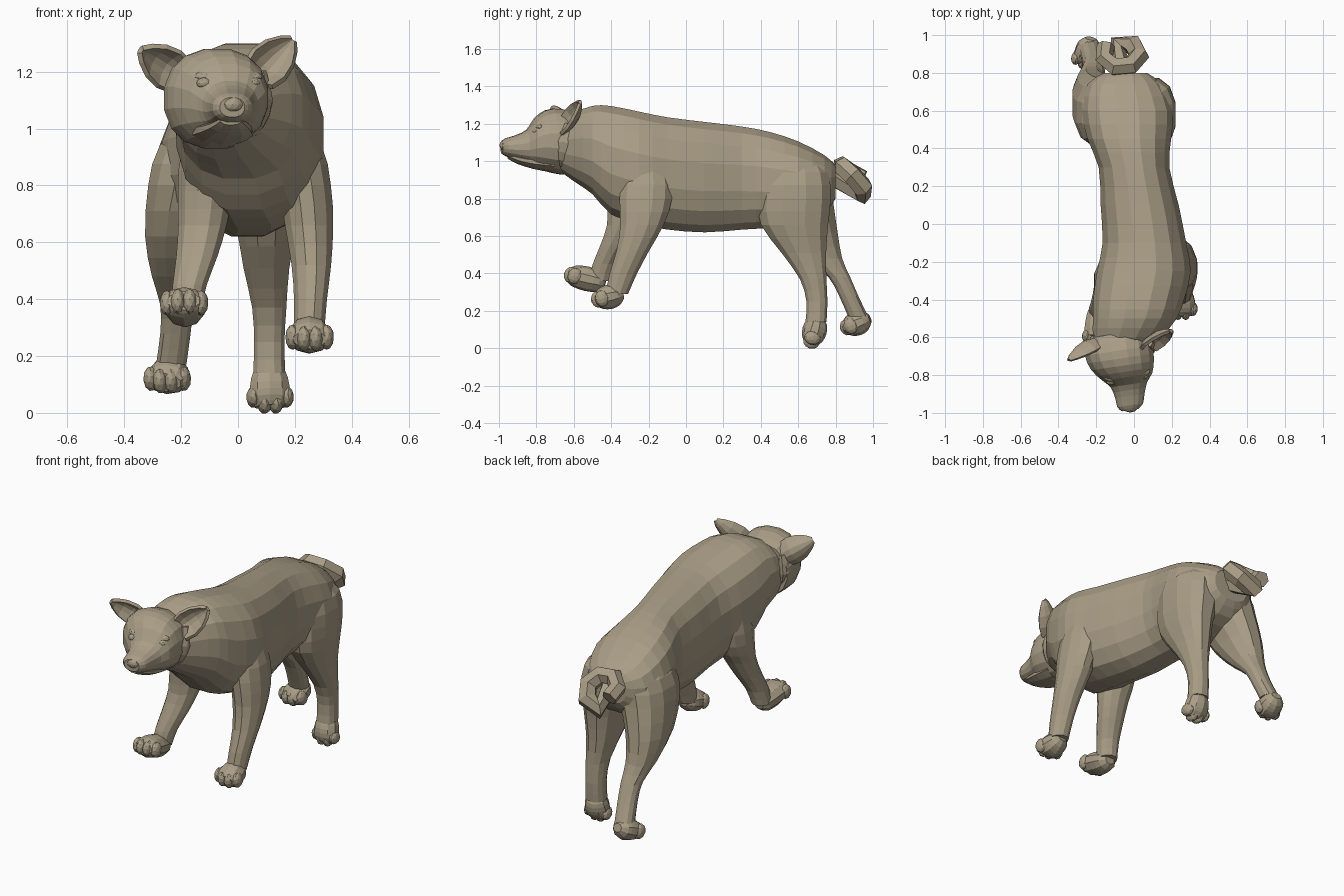
import bpy, bmesh, math
from mathutils import Vector, Matrix

mat = bpy.data.materials.new("fur")
mat.diffuse_color = (0.40, 0.34, 0.24, 1)


def finish(bm, name):
    bmesh.ops.recalc_face_normals(bm, faces=bm.faces)
    me = bpy.data.meshes.new(name)
    bm.to_mesh(me)
    bm.free()
    ob = bpy.data.objects.new(name, me)
    me.materials.append(mat)
    bpy.context.collection.objects.link(ob)
    return ob


def refine(secs, n):
    """Catmull-Rom subdivision of section rows."""
    out = []
    for i in range(len(secs) - 1):
        p0, p1, p2, p3 = (secs[max(i - 1, 0)], secs[i], secs[i + 1],
                          secs[min(i + 2, len(secs) - 1)])
        for k in range(n):
            t = k / n
            out.append([0.5 * (2 * b + (c - a) * t + (2 * a - 5 * b + 4 * c - d) * t * t
                               + (3 * b - a - 3 * c + d) * t ** 3)
                        for a, b, c, d in zip(p0, p1, p2, p3)])
    return out + [list(secs[-1])]


def loft(bm, secs, sides=12, axis=None, power=2.0, sub=2):
    """Skin rows of (x, y, z, side radius, other radius) into a closed tube."""
    secs = refine(secs, sub)
    pts = [Vector(s[:3]) for s in secs]
    rings = []
    for i, s in enumerate(secs):
        t = Vector(axis) if axis else pts[min(i + 1, len(pts) - 1)] - pts[max(i - 1, 0)]
        t.normalize()
        side = Vector((1, 0, 0))
        side = (side - t * side.dot(t)).normalized()
        up = t.cross(side)
        ring = []
        for k in range(sides):
            a = 2 * math.pi * (k + 0.5) / sides
            c, d = math.cos(a), math.sin(a)
            u = math.copysign(abs(c) ** (2 / power), c) * s[3]
            v = math.copysign(abs(d) ** (2 / power), d) * s[4]
            ring.append(bm.verts.new(pts[i] + side * u + up * v))
        rings.append(ring)
    for r, q in zip(rings, rings[1:]):
        for k in range(sides):
            m = (k + 1) % sides
            bm.faces.new((r[k], r[m], q[m], q[k]))
    bm.faces.new(rings[0])
    bm.faces.new(rings[-1])


def tube(name, secs, **kw):
    bm = bmesh.new()
    loft(bm, secs, **kw)
    return finish(bm, name)


def ball(bm, loc, size, rot=Matrix()):
    m = Matrix.Translation(loc) @ rot @ Matrix.Diagonal((*size, 1))
    bmesh.ops.create_icosphere(bm, subdivisions=2, radius=1, matrix=m)


def paw(name, heel, toe, w):
    """Rounded foot with four toes, from heel to toe."""
    a, b = Vector(heel), Vector(toe)
    d = (b - a).normalized()
    bm = bmesh.new()
    loft(bm, [(*(a - d * 0.03), 0.03, 0.025), (*a, 0.06, 0.055),
              (*a.lerp(b, 0.5), w * 0.9, 0.066), (*b, w * 0.93, 0.056),
              (*(b + d * 0.03), w * 0.7, 0.034)], sides=10, axis=d)
    rot = d.to_track_quat('-Y', 'Z').to_matrix().to_4x4()
    for s in (-0.72, -0.25, 0.25, 0.72):
        ball(bm, b + Vector((s * w, 0, 0)) + d * (0.016 if abs(s) < 0.5 else -0.006),
             (0.026, 0.038, 0.045), rot)
    return finish(bm, name)


def ear(name, base, tip, w):
    """Cupped leaf opening forward."""
    a, b = Vector(base), Vector(tip)
    ln = (b - a).normalized()
    fwd = Vector((0, -1, 0))
    fwd = (fwd - ln * fwd.dot(ln)).normalized()
    side = ln.cross(fwd)
    bm = bmesh.new()
    rows = []
    for t, k in ((0, 0.85), (0.3, 1), (0.6, 0.85), (0.85, 0.5), (1, 0.15)):
        rows.append([bm.verts.new(a.lerp(b, t) + side * (w * k * s)
                                  - fwd * (0.05 * k * (1 - s * s)))
                     for s in (-1, -0.6, -0.2, 0.2, 0.6, 1)])
    for r, q in zip(rows, rows[1:]):
        for k in range(5):
            bm.faces.new((r[k], r[k + 1], q[k + 1], q[k]))
    ob = finish(bm, name)
    sol = ob.modifiers.new("thickness", 'SOLIDIFY')
    sol.thickness, sol.offset = 0.018, 0
    return ob


# torso: rows of (y, left x, right x, bottom z, top z)
rows = [(0.80, -0.16, 0.07, 0.80, 0.98), (0.74, -0.25, 0.15, 0.72, 1.035),
        (0.60, -0.28, 0.21, 0.66, 1.11), (0.45, -0.25, 0.20, 0.64, 1.16),
        (0.30, -0.19, 0.19, 0.63, 1.19), (0.10, -0.18, 0.24, 0.615, 1.215),
        (-0.10, -0.17, 0.28, 0.63, 1.24), (-0.25, -0.20, 0.305, 0.66, 1.27),
        (-0.40, -0.22, 0.27, 0.71, 1.30), (-0.50, -0.22, 0.23, 0.82, 1.30),
        (-0.60, -0.22, 0.15, 0.89, 1.26), (-0.68, -0.18, 0.08, 0.95, 1.20)]
tube("torso", [((l + r) / 2, y, (b + t) / 2, (r - l) / 2, (t - b) / 2)
               for y, l, r, b, t in rows], sides=16, axis=(0, -1, 0), power=2.35)

# head and muzzle
tube("head", [(-0.085, -0.58, 1.09, 0.17, 0.16), (-0.08, -0.67, 1.105, 0.185, 0.178),
              (-0.06, -0.75, 1.11, 0.17, 0.165), (-0.035, -0.81, 1.10, 0.135, 0.13),
              (-0.027, -0.85, 1.08, 0.10, 0.09), (-0.022, -0.91, 1.075, 0.08, 0.065),
              (-0.02, -0.96, 1.075, 0.07, 0.05), (-0.02, -0.985, 1.075, 0.045, 0.035)],
     sides=16, axis=(0.15, -1, 0), power=2.2)
tube("lower_jaw", [(-0.06, -0.72, 0.99, 0.12, 0.05), (-0.045, -0.82, 0.995, 0.10, 0.035),
                   (-0.03, -0.90, 1.01, 0.07, 0.025), (-0.025, -0.95, 1.03, 0.04, 0.018)],
     sides=10, axis=(0.15, -1, 0))

# nose, eyes, brows
bm = bmesh.new()
ball(bm, (-0.02, -0.97, 1.085), (0.04, 0.028, 0.03))
finish(bm, "nose")
for label, x, y in (("left", -0.12, -0.834), ("right", 0.05, -0.802)):
    bm = bmesh.new()
    ball(bm, (x, y, 1.16), (0.027, 0.02, 0.02))
    ball(bm, (x, y + 0.022, 1.182), (0.036, 0.025, 0.02))
    finish(bm, label + "_eye_and_brow")

# ears and cheek ruffs
ear("left_ear", (-0.20, -0.65, 1.18), (-0.34, -0.725, 1.275), 0.072)
ear("right_ear", (0.075, -0.67, 1.19), (0.195, -0.57, 1.315), 0.075)
for label, x, s in (("left", -0.225, 1), ("right", 0.09, -1)):
    tube(label + "_cheek_ruff", [(x + 0.01 * s, -0.62, 1.20, 0.02, 0.03),
                                 (x, -0.635, 1.10, 0.035, 0.055),
                                 (x + 0.03 * s, -0.65, 1.02, 0.035, 0.05),
                                 (x + 0.07 * s, -0.65, 0.97, 0.02, 0.025)], sides=8)

# legs: rows of (x, y, z, x radius, y radius) from shoulder or hip to ankle
legs = {
    "front_right_leg": [(0.13, -0.21, 1.10, 0.05, 0.07), (0.20, -0.21, 0.95, 0.095, 0.13),
                        (0.235, -0.215, 0.80, 0.095, 0.145), (0.25, -0.235, 0.66, 0.088, 0.12),
                        (0.258, -0.285, 0.52, 0.072, 0.09), (0.255, -0.335, 0.40, 0.06, 0.076),
                        (0.25, -0.37, 0.29, 0.056, 0.062)],
    "front_left_leg": [(-0.06, -0.28, 1.10, 0.05, 0.07), (-0.10, -0.29, 0.93, 0.10, 0.13),
                       (-0.115, -0.30, 0.78, 0.10, 0.125), (-0.125, -0.335, 0.66, 0.088, 0.09),
                       (-0.145, -0.385, 0.55, 0.075, 0.076), (-0.17, -0.435, 0.45, 0.062, 0.066),
                       (-0.185, -0.46, 0.36, 0.056, 0.062)],
    "back_right_leg": [(0.04, 0.58, 1.04, 0.07, 0.11), (0.075, 0.58, 0.94, 0.135, 0.185),
                       (0.09, 0.58, 0.80, 0.135, 0.20), (0.10, 0.58, 0.66, 0.11, 0.185),
                       (0.10, 0.63, 0.51, 0.083, 0.123), (0.11, 0.68, 0.37, 0.062, 0.073),
                       (0.11, 0.70, 0.25, 0.055, 0.058), (0.11, 0.695, 0.14, 0.058, 0.058)],
    "back_left_leg": [(-0.10, 0.58, 1.04, 0.07, 0.11), (-0.14, 0.59, 0.94, 0.14, 0.18),
                      (-0.18, 0.60, 0.80, 0.14, 0.19), (-0.22, 0.66, 0.62, 0.11, 0.155),
                      (-0.225, 0.74, 0.48, 0.08, 0.098), (-0.215, 0.82, 0.38, 0.06, 0.06),
                      (-0.22, 0.87, 0.28, 0.055, 0.053), (-0.235, 0.92, 0.17, 0.055, 0.055)],
}
for name, secs in legs.items():
    tube(name, secs, axis=(0, 0, -1), power=2.3 if "back" in name else 2.0)

# paws
paw("front_right_paw", (0.25, -0.365, 0.285), (0.252, -0.455, 0.265), 0.083)
paw("front_left_paw", (-0.185, -0.46, 0.355), (-0.19, -0.60, 0.388), 0.083)
paw("back_right_paw", (0.11, 0.70, 0.14), (0.113, 0.675, 0.05), 0.08)
paw("back_left_paw", (-0.235, 0.955, 0.15), (-0.25, 0.875, 0.118), 0.08)

# curled tail: coarse tube from the rump into a tilted ring
n = Vector((-0.15, 0.6, 0.78)).normalized()
u = Vector((1, 0, 0)) - n * n.x
u.normalize()
v = n.cross(u)
path = [Vector((-0.05, 0.74, 0.95))]
for k in range(7):
    ang = math.radians(100 - 52 * k)
    path.append(Vector((-0.07, 0.895, 0.918)) + n * (0.012 * (k - 3))
                + (u * math.cos(ang) + v * math.sin(ang)) * (0.10 - 0.002 * k))
cu = bpy.data.curves.new("tail", 'CURVE')
cu.dimensions = '3D'
cu.bevel_depth = 0.06
cu.bevel_resolution = 1
cu.use_fill_caps = True
sp = cu.splines.new('POLY')
sp.points.add(len(path) - 1)
for i, p in enumerate(path):
    sp.points[i].co = (*p, 1)
    sp.points[i].radius = 1.0 - 0.03 * i
sp.use_smooth = False
cu.materials.append(mat)
bpy.context.collection.objects.link(bpy.data.objects.new("tail", cu))
